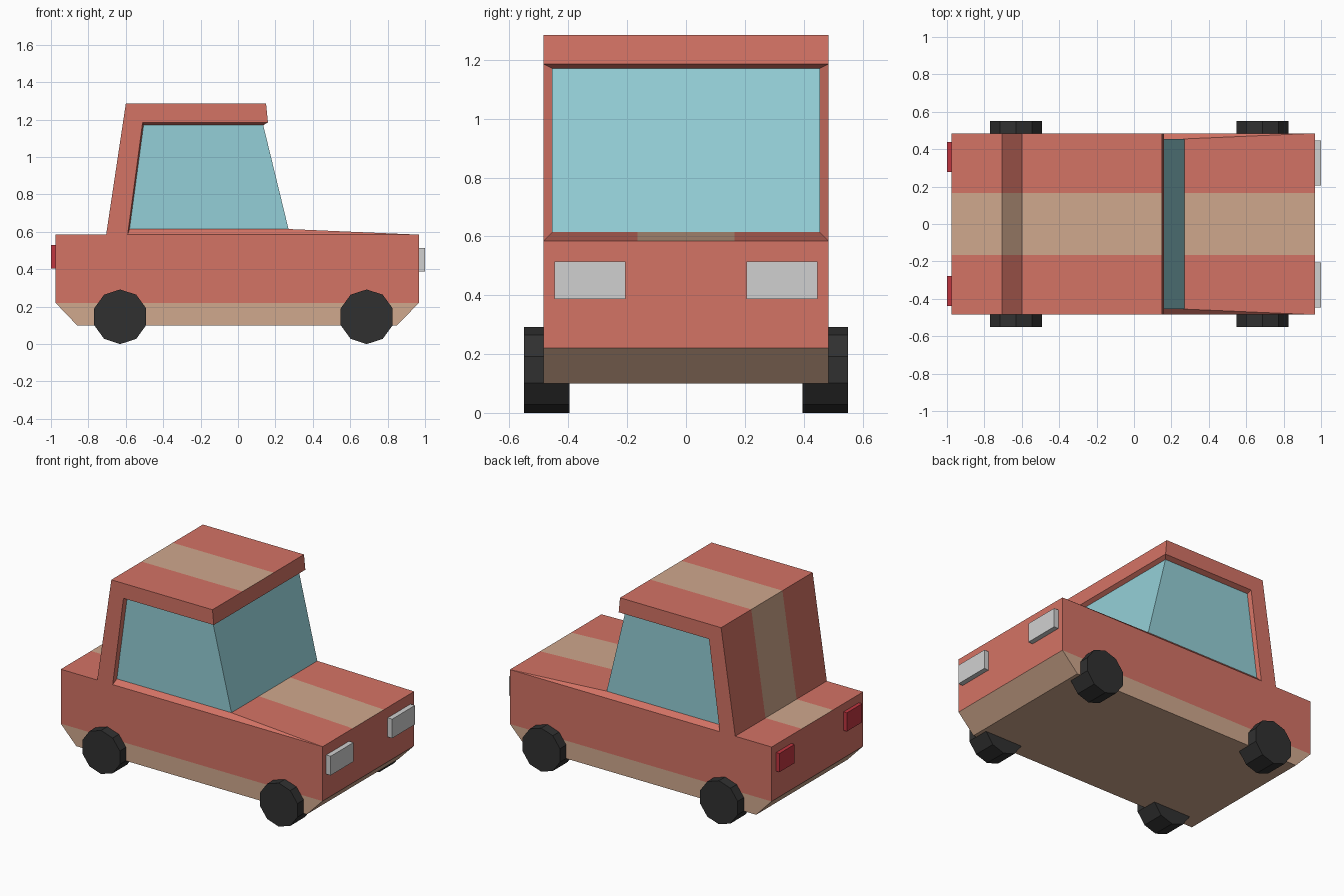
import bpy, bmesh, math
from mathutils import Matrix, Vector

if "Cube" in bpy.data.objects:
    bpy.data.objects.remove(bpy.data.objects["Cube"])


def material(name, rgb):
    lin = [((c / 255 + 0.055) / 1.055) ** 2.4 if c > 10 else c / 255 / 12.92 for c in rgb]
    m = bpy.data.materials.new(name)
    m.diffuse_color = (*lin, 1)
    m.use_nodes = True
    m.node_tree.nodes["Principled BSDF"].inputs["Base Color"].default_value = m.diffuse_color
    return m


RED = material("red paint", (212, 115, 101))
TAN = material("tan paint", (208, 168, 141))
GLASS = material("window glass", (148, 207, 215))
TYRE = material("black tyre", (48, 48, 48))
LAMP = material("lamp white", (208, 208, 208))
TAIL = material("tail red", (192, 54, 64))

W = 0.485        # half width of the body
IN = 0.455       # half width of the glass
STRIPE = 0.165   # half width of the centre stripe


def finish(bm, name, mats):
    bmesh.ops.recalc_face_normals(bm, faces=bm.faces)
    me = bpy.data.meshes.new(name)
    bm.to_mesh(me)
    bm.free()
    for m in mats:
        me.materials.append(m)
    ob = bpy.data.objects.new(name, me)
    bpy.context.collection.objects.link(ob)
    return ob


def prism(profile):
    """Extrude an x-z profile across the body width."""
    bm = bmesh.new()
    f = bm.faces.new([bm.verts.new((x, -W, z)) for x, z in profile])
    ext = bmesh.ops.extrude_face_region(bm, geom=[f])
    bmesh.ops.translate(bm, vec=(0, 2 * W, 0),
                        verts=[v for v in ext["geom"] if isinstance(v, bmesh.types.BMVert)])
    return bm


def paint(bm):
    """Cut and colour the centre stripe and the lower skirt."""
    for co, no in (((0, 0, 0.22), (0, 0, 1)), ((0, STRIPE, 0), (0, 1, 0)), ((0, -STRIPE, 0), (0, 1, 0))):
        bmesh.ops.bisect_plane(bm, geom=bm.verts[:] + bm.edges[:] + bm.faces[:],
                               plane_co=co, plane_no=no)
    bmesh.ops.recalc_face_normals(bm, faces=bm.faces)
    for f in bm.faces:
        f.normal_update()
        c = f.calc_center_median()
        stripe = abs(c.y) < STRIPE and f.normal.z > (0.12 if c.x < 0 else 0.02) and c.z > 0.3
        if f.material_index == 0 and (c.z < 0.219 or (stripe and not (c.x > 0.1 and c.z > 1))):
            f.material_index = 1


# lower body with tan skirt
bm = prism([(-0.86, 0.10), (0.85, 0.10), (0.967, 0.22), (0.967, 0.585), (-0.975, 0.585), (-0.975, 0.22)])
paint(bm)
finish(bm, "body", [RED, TAN])

# roof and rear pillar
bm = prism([(-0.705, 0.585), (-0.60, 1.285), (0.15, 1.285), (0.16, 1.185), (-0.51, 1.185), (-0.59, 0.585)])
paint(bm)
finish(bm, "roof", [RED, TAN])

# windows with bevelled surround and sloping hood
outer = [(-0.59, 0.585), (-0.51, 1.185), (0.16, 1.185), (0.967, 0.585)]
inner = [(-0.58, 0.615), (-0.505, 1.17), (0.135, 1.17), (0.27, 0.615)]
bm = bmesh.new()
o, n = {}, {}
for s in (-1, 1):
    o[s] = [bm.verts.new((x, s * W, z)) for x, z in outer]
    n[s] = [bm.verts.new((x, s * IN, z)) for x, z in inner]
    for a, b in ((0, 1), (1, 2), (3, 0)):
        bm.faces.new((o[s][a], o[s][b], n[s][b], n[s][a]))
    bm.faces.new(n[s]).material_index = 2
for a, b in ((0, 1), (1, 2), (3, 0)):
    bm.faces.new((o[-1][a], o[-1][b], o[1][b], o[1][a]))
for k in (2, 3):
    bm.faces.new((o[-1][k], n[-1][k], n[1][k], o[1][k]))
bm.faces.new((n[-1][2], n[-1][3], n[1][3], n[1][2])).material_index = 2
paint(bm)
finish(bm, "windows_and_hood", [RED, TAN, GLASS])


def box(name, lo, hi, mat):
    bm = bmesh.new()
    lo, hi = Vector(lo), Vector(hi)
    bmesh.ops.create_cube(bm, size=1, matrix=Matrix.Translation((lo + hi) / 2) @ Matrix.Diagonal((*(hi - lo), 1)))
    finish(bm, name, [mat])


def wheel(name, x, y):
    bm = bmesh.new()
    bmesh.ops.create_cone(bm, cap_ends=True, segments=10, radius1=0.146, radius2=0.146, depth=0.155)
    # turn so that one corner points straight down
    v = bm.verts[:][0].co
    spin = Matrix.Rotation(-math.atan2(v.y, v.x) + math.pi / 2, 4, 'Z')
    bm.transform(Matrix.Translation((x, y, 0.146)) @ Matrix.Rotation(math.pi / 2, 4, 'X') @ spin)
    finish(bm, name, [TYRE])


# lamps and wheels on both sides
for s, side in ((-1, "right"), (1, "left")):
    y0, y1 = sorted((s * 0.205, s * 0.447))
    box("headlight_" + side, (0.96, y0, 0.387), (1.0, y1, 0.515), LAMP)
    y0, y1 = sorted((s * 0.277, s * 0.438))
    box("tail_light_" + side, (-1.0, y0, 0.405), (-0.97, y1, 0.53), TAIL)
    wheel("front_wheel_" + side, 0.688, s * 0.4735)
    wheel("rear_wheel_" + side, -0.63, s * 0.4735)
